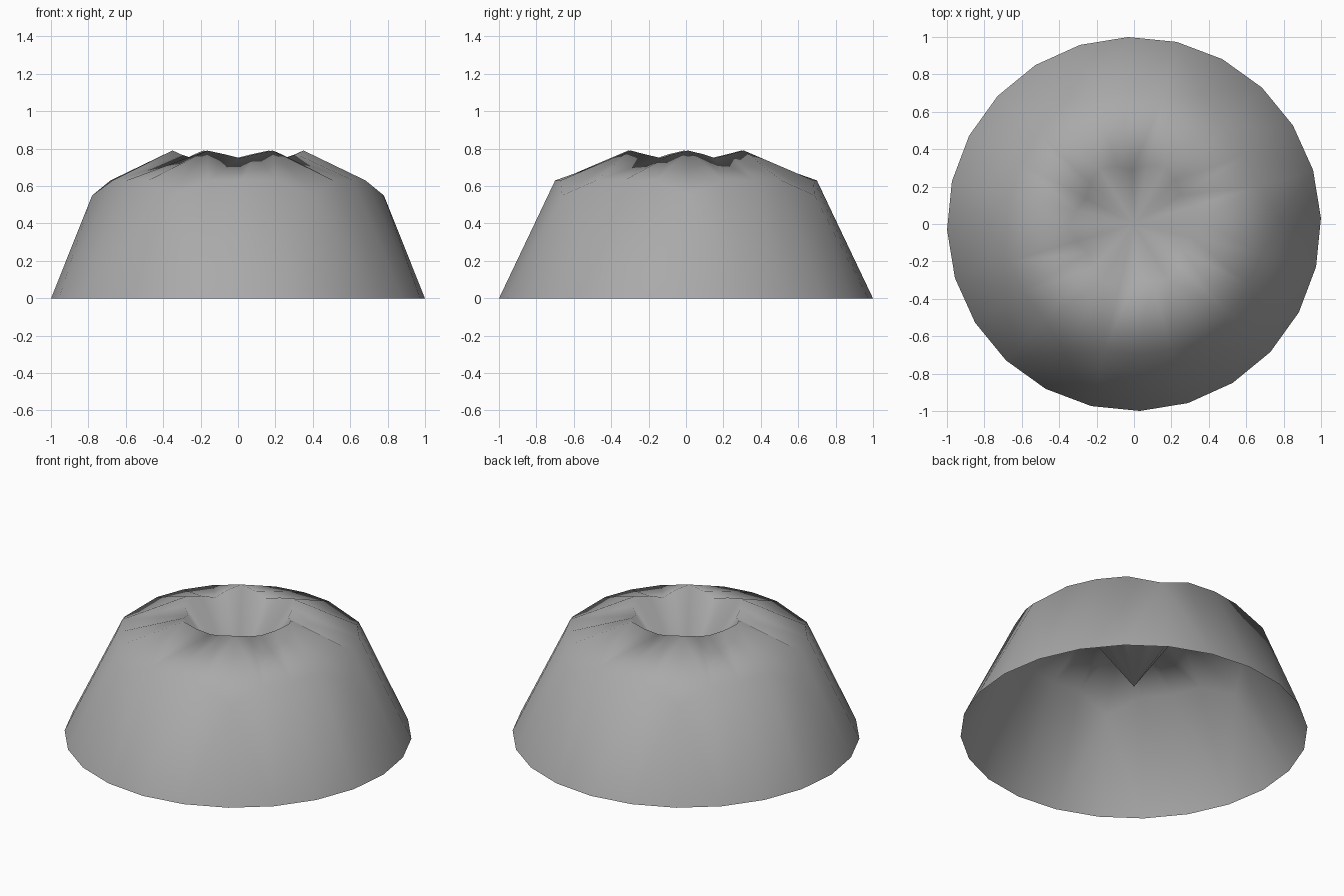
import bpy, bmesh, math

if "Cube" in bpy.data.objects:
    bpy.data.objects.remove(bpy.data.objects["Cube"], do_unlink=True)

SIDES = 24
OFFSET = math.radians(1.8)

# One plain grey material
grey = bpy.data.materials.new("plain_grey")
grey.use_nodes = True
grey.diffuse_color = (0.4, 0.4, 0.4, 1)
bsdf = next(n for n in grey.node_tree.nodes if n.type == 'BSDF_PRINCIPLED')
bsdf.inputs["Base Color"].default_value = grey.diffuse_color


def column(i):
    """Radius and height at the base, shoulder and crown for one column."""
    step = i % 4                      # the folds repeat six times
    shoulder = (0.78, 0.55) if step == 0 else (0.70, 0.63)
    crown = {0: (0.35, 0.79), 2: (0.29, 0.75)}.get(step, (0.32, 0.77))
    return (1.0, 0.0), shoulder, crown


# Folded dome: open below, with a pleated funnel sunk into the top
bm = bmesh.new()
columns = []
for i in range(SIDES):
    a = OFFSET + math.tau * i / SIDES
    columns.append([bm.verts.new((r * math.cos(a), r * math.sin(a), z))
                    for r, z in column(i)])
tip = bm.verts.new((0, 0, 0.3))

for i, here in enumerate(columns):
    there = columns[(i + 1) % SIDES]
    for low, high in ((0, 1), (1, 2)):
        a, b, c, d = here[low], there[low], there[high], here[high]
        # Split each panel away from the folds so the creases stay crisp
        if i % 4 == 0:
            bm.faces.new((a, b, d))
            bm.faces.new((b, c, d))
        else:
            bm.faces.new((a, b, c))
            bm.faces.new((a, c, d))
    bm.faces.new((here[2], there[2], tip))

mesh = bpy.data.meshes.new("folded_dome")
bm.to_mesh(mesh)
bm.free()
mesh.materials.append(grey)
mesh.shade_smooth()
dome = bpy.data.objects.new("folded_dome", mesh)
bpy.context.collection.objects.link(dome)
